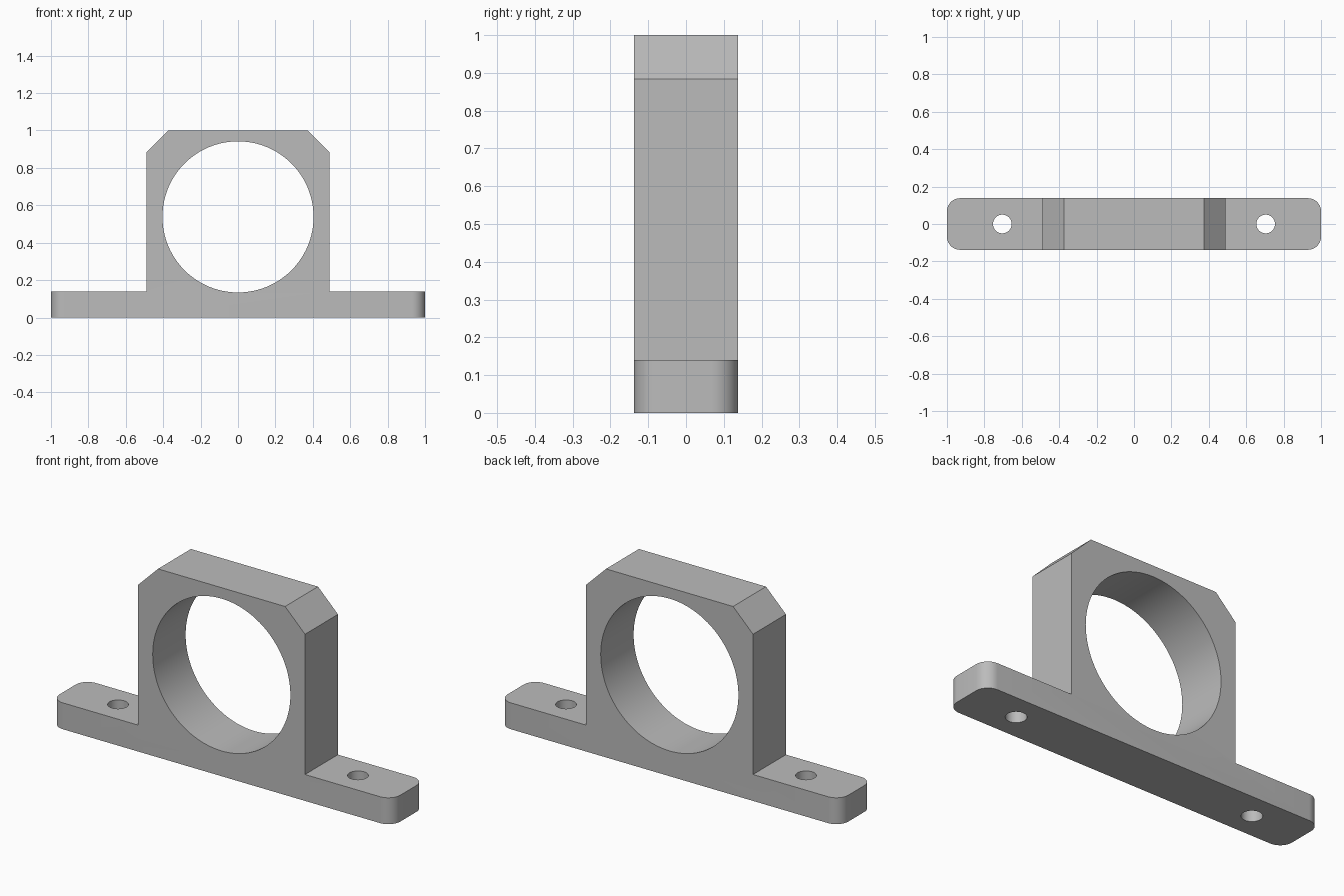
import bpy
import bmesh
from math import radians
from mathutils import Matrix

cube = bpy.data.objects.get("Cube")
if cube:
    bpy.data.objects.remove(cube, do_unlink=True)

HALF_DEPTH = 0.138
FOOT_HEIGHT = 0.14
CORNER_RADIUS = 0.07

grey = bpy.data.materials.new("plain grey")
grey.use_nodes = True
colour = (0.5, 0.5, 0.5, 1)
grey.diffuse_color = colour
grey.node_tree.nodes["Principled BSDF"].inputs["Base Color"].default_value = colour


def add_object(name, bm):
    bmesh.ops.recalc_face_normals(bm, faces=bm.faces)
    mesh = bpy.data.meshes.new(name)
    bm.to_mesh(mesh)
    bm.free()
    obj = bpy.data.objects.new(name, mesh)
    bpy.context.collection.objects.link(obj)
    mesh.materials.append(grey)
    return obj


def add_cutter(name, radius, length, matrix, segments):
    bm = bmesh.new()
    bmesh.ops.create_cone(bm, cap_ends=True, segments=segments, radius1=radius,
                          radius2=radius, depth=length, matrix=matrix)
    cutter = add_object(name, bm)
    cutter.hide_render = True
    return cutter


# Bracket silhouette: mirrored half profile, extruded front to back
half = [(1, 0), (1, FOOT_HEIGHT), (0.49, FOOT_HEIGHT), (0.49, 0.884), (0.373, 1)]
profile = half + [(-x, z) for x, z in reversed(half)]
bm = bmesh.new()
face = bm.faces.new([bm.verts.new((x, -HALF_DEPTH, z)) for x, z in profile])
extruded = bmesh.ops.extrude_face_region(bm, geom=[face])["geom"]
bmesh.ops.translate(bm, vec=(0, 2 * HALF_DEPTH, 0),
                    verts=[v for v in extruded if isinstance(v, bmesh.types.BMVert)])

# Rounded vertical corners at the ends of the feet
corners = [e for e in bm.edges
           if all(abs(v.co.x) > 0.99 for v in e.verts)
           and abs(e.verts[0].co.z - e.verts[1].co.z) > 0.1]
bmesh.ops.bevel(bm, geom=corners, offset=CORNER_RADIUS, segments=10,
                profile=0.5, affect='EDGES')
bracket = add_object("mounting_bracket", bm)

# Large bore and two screw holes
cutters = [add_cutter("bore_cutter", 0.404, 1,
                      Matrix.Translation((0, 0, 0.538)) @ Matrix.Rotation(radians(90), 4, 'X'), 96)]
for side, name in ((1, "left"), (-1, "right")):
    cutters.append(add_cutter(name + "_screw_hole_cutter", 0.05, 1,
                              Matrix.Translation((side * 0.704, 0, 0)), 48))

bpy.context.view_layer.objects.active = bracket
for cutter in cutters:
    cut = bracket.modifiers.new(cutter.name, 'BOOLEAN')
    cut.operation = 'DIFFERENCE'
    cut.solver = 'EXACT'
    cut.object = cutter
    bpy.ops.object.modifier_apply(modifier=cut.name)
    bpy.data.objects.remove(cutter, do_unlink=True)

# Smooth the round walls, keep the machined edges crisp
bpy.ops.object.select_all(action='DESELECT')
bracket.select_set(True)
bpy.ops.object.shade_smooth_by_angle(angle=radians(30))
